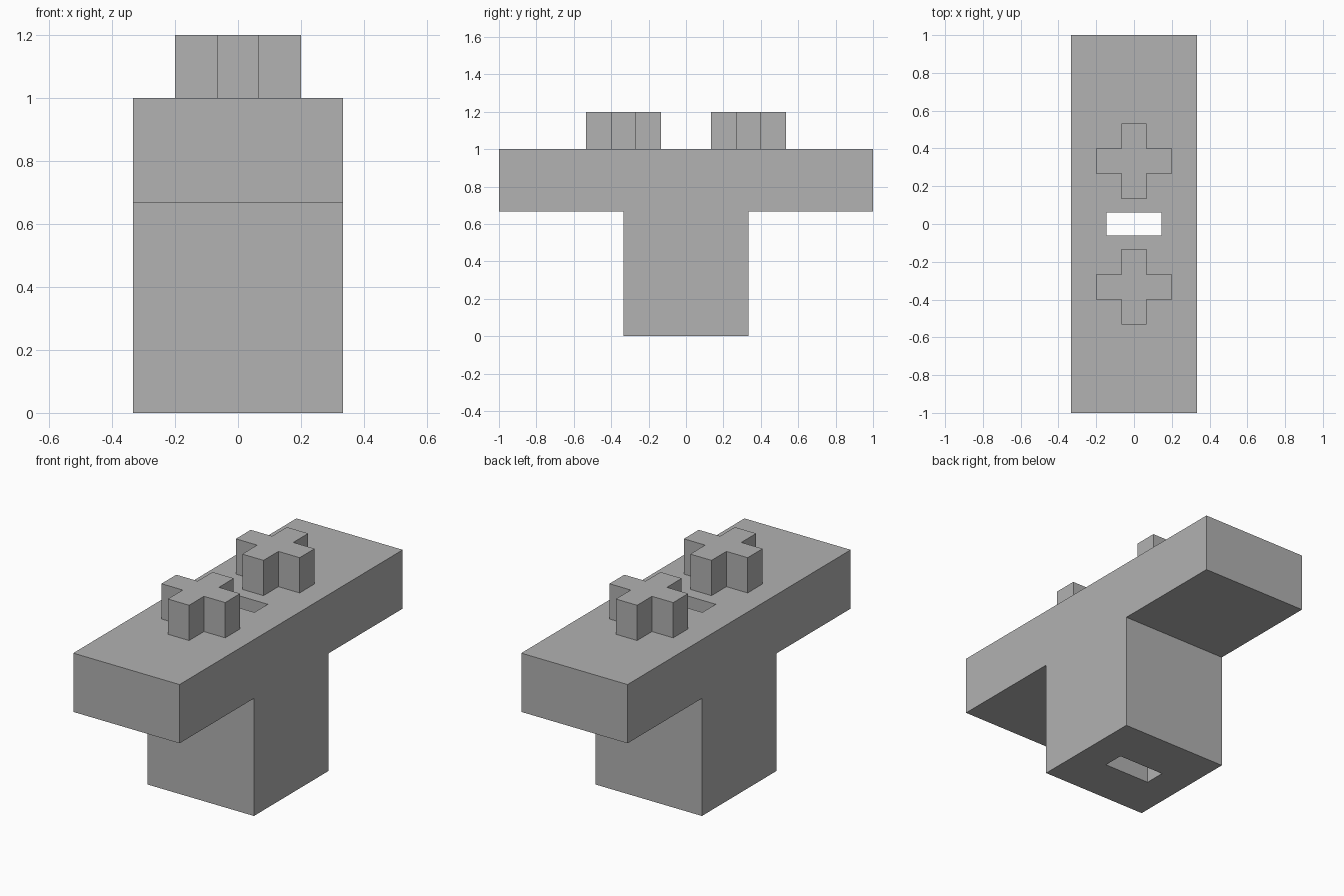
import bpy
import bmesh
from mathutils import Vector

if "Cube" in bpy.data.objects:
    bpy.data.objects.remove(bpy.data.objects["Cube"], do_unlink=True)

THIRD = 1 / 3

grey = bpy.data.materials.new("plain grey")
colour = (0.445, 0.445, 0.445, 1)
grey.diffuse_color = colour
grey.use_nodes = True
grey.node_tree.nodes["Principled BSDF"].inputs["Base Color"].default_value = colour


def prism(name, outline, direction):
    """Extrude a closed outline along a direction into a flat-shaded solid."""
    bm = bmesh.new()
    face = bm.faces.new([bm.verts.new(p) for p in outline])
    result = bmesh.ops.extrude_face_region(bm, geom=[face], use_keep_orig=True)
    moved = [v for v in result["geom"] if isinstance(v, bmesh.types.BMVert)]
    bmesh.ops.translate(bm, verts=moved, vec=Vector(direction))
    bmesh.ops.recalc_face_normals(bm, faces=bm.faces)
    mesh = bpy.data.meshes.new(name)
    bm.to_mesh(mesh)
    bm.free()
    mesh.materials.append(grey)
    obj = bpy.data.objects.new(name, mesh)
    bpy.context.collection.objects.link(obj)
    return obj


# T-shaped body, swept across its width
half = [(THIRD, 0), (THIRD, 2 * THIRD), (1, 2 * THIRD), (1, 1)]
profile = half + [(-y, z) for y, z in reversed(half)]
body = prism("t_body", [(-THIRD, y, z) for y, z in profile], (2 * THIRD, 0, 0))

# Rectangular slot running right through the stem
sx, sy = 0.145, 0.06
cutter = prism("slot_cutter",
               [(-sx, -sy, -0.1), (sx, -sy, -0.1), (sx, sy, -0.1), (-sx, sy, -0.1)],
               (0, 0, 1.3))
cutter.hide_render = True
cutter.hide_viewport = True
slot = body.modifiers.new("slot", "BOOLEAN")
slot.operation = "DIFFERENCE"
slot.solver = "EXACT"
slot.object = cutter

# Plus-shaped studs on top
arm, thick = 0.2, 0.2 * THIRD
corner = [(arm, -thick), (arm, thick), (thick, thick)]
plus = []
for turn in range(4):
    plus += corner
    corner = [(-y, x) for x, y in corner]
for name, y0 in (("front_stud", -THIRD), ("back_stud", THIRD)):
    prism(name, [(x, y + y0, 1) for x, y in plus], (0, 0, 0.2))
